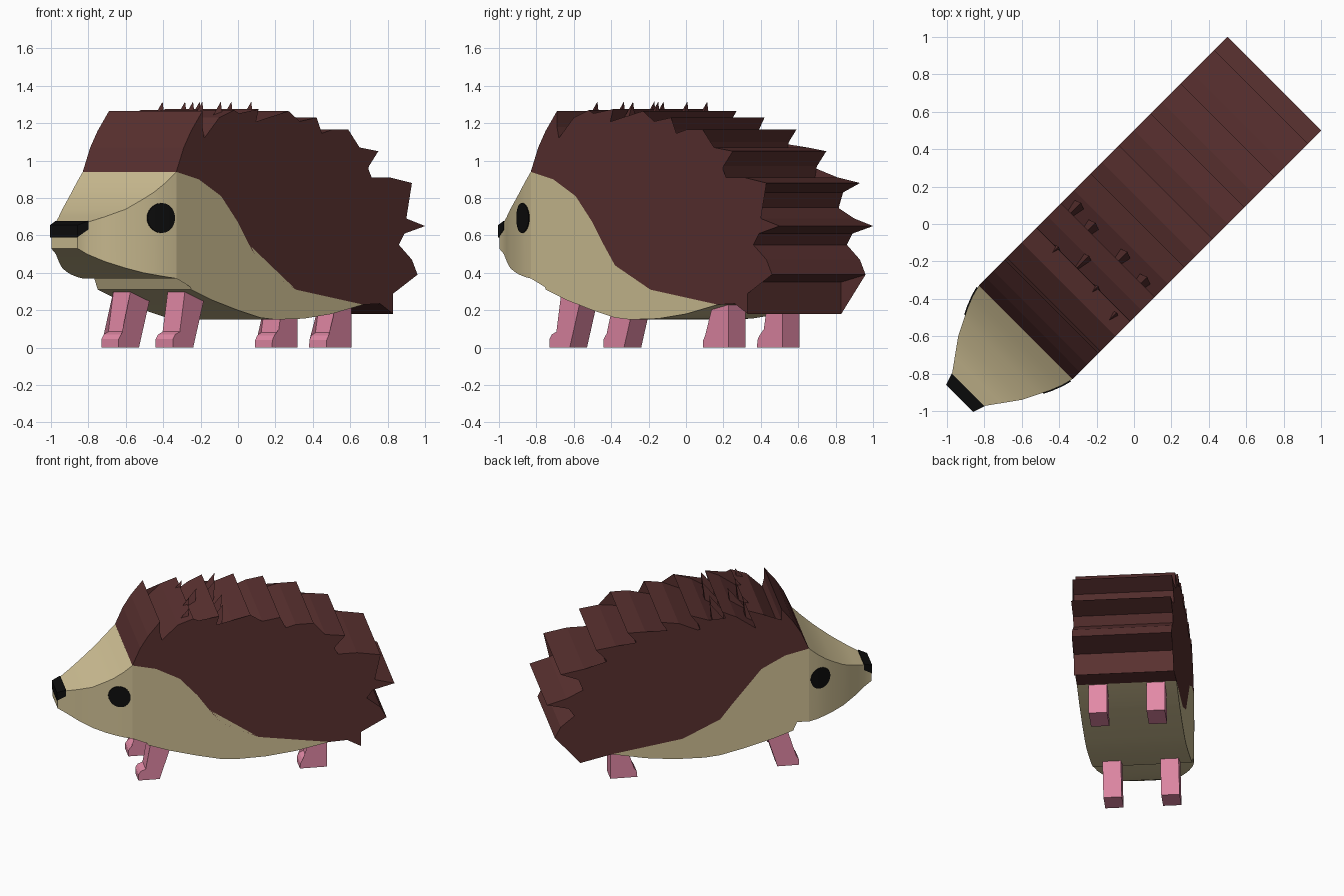
import bpy, bmesh, math
from mathutils import Vector

if "Cube" in bpy.data.objects:
    bpy.data.objects.remove(bpy.data.objects["Cube"])

R2 = math.sqrt(2)
HALF = 0.3535   # half width of the body


def material(name, rgb):
    m = bpy.data.materials.new(name)
    m.diffuse_color = (*rgb, 1)
    m.use_nodes = True
    m.node_tree.nodes["Principled BSDF"].inputs["Base Color"].default_value = m.diffuse_color
    return m


beige = material("beige", (0.63, 0.53, 0.30))
brown = material("dark brown", (0.10, 0.030, 0.029))
pink = material("pink", (0.76, 0.25, 0.38))
black = material("black", (0.004, 0.004, 0.004))


def place(u, w, z):
    """u runs nose to tail, w across; the animal stands diagonally."""
    return Vector(((u + w) / R2, (u - w) / R2, z))


def side(points):
    """Turn (x, z) read off the near side into (u, z)."""
    return [((x - 0.25) * R2, z) for x, z in points]


def finish(name, bm, mat, smooth=None):
    bmesh.ops.recalc_face_normals(bm, faces=bm.faces)
    me = bpy.data.meshes.new(name)
    bm.to_mesh(me)
    bm.free()
    me.materials.append(mat)
    ob = bpy.data.objects.new(name, me)
    bpy.context.collection.objects.link(ob)
    if smooth:
        bpy.ops.object.select_all(action='DESELECT')
        ob.select_set(True)
        bpy.context.view_layer.objects.active = ob
        bpy.ops.object.shade_smooth_by_angle(angle=math.radians(smooth))
    return ob


def prism(name, profile, w0, w1, mat, smooth=None):
    """Extrude a (u, z) profile across the body from w0 to w1."""
    bm = bmesh.new()
    a = [bm.verts.new(place(u, w0, z)) for u, z in profile]
    b = [bm.verts.new(place(u, w1, z)) for u, z in profile]
    caps = [bm.faces.new(a), bm.faces.new(b)]
    n = len(a)
    for i in range(n):
        j = (i + 1) % n
        bm.faces.new((a[i], a[j], b[j], b[i]))
    bmesh.ops.triangulate(bm, faces=caps)
    return finish(name, bm, mat, smooth)


def loft(name, stations, mat, smooth=None):
    """Box loft through stations (u, half width, bottom, top)."""
    bm = bmesh.new()
    rings = [[bm.verts.new(place(u, w, z)) for w, z in
              ((-h, lo), (h, lo), (h, hi), (-h, hi))] for u, h, lo, hi in stations]
    for r, s in zip(rings, rings[1:]):
        for i in range(4):
            j = (i + 1) % 4
            bm.faces.new((r[i], r[j], s[j], s[i]))
    bm.faces.new(rings[0])
    bm.faces.new(rings[-1])
    return finish(name, bm, mat, smooth)


# Line where the quills meet the fur, front to tail
seam = side([(-.33, .94), (-.21, .90), (-.09, .81), (0, .67), (.06, .55),
             (.12, .44), (.31, .31), (.67, .23)])

# Quill coat: saw-tooth profile extruded across the back
spikes = side([
    (.76, .235), (.83, .18), (.83, .35), (.96, .39), (.93, .47), (.86, .55),
    (.89, .61), (1.0, .65), (.90, .69), (.81, .75), (.84, .83), (.93, .88),
    (.81, .91), (.69, .91), (.70, .97), (.75, 1.05), (.65, 1.07), (.54, 1.05),
    (.55, 1.10), (.59, 1.165), (.50, 1.165), (.38, 1.12), (.39, 1.165),
    (.42, 1.23), (.33, 1.21), (.22, 1.14), (.23, 1.19), (.27, 1.265),
    (.18, 1.22), (.08, 1.13), (.08, 1.19), (.11, 1.275), (.04, 1.23),
    (-.06, 1.13), (-.06, 1.19), (-.02, 1.27), (-.10, 1.23), (-.18, 1.12),
    (-.19, 1.18), (-.19, 1.265), (-.25, 1.16), (-.29, 1.07)])
prism("quill_coat", seam + spikes, -HALF, HALF, brown)

# Small loose quills on the crown
bm = bmesh.new()
for u, w in [(-.17, -.28), (-.19, -.15), (-.42, -.2), (-.18, .08), (-.2, .25),
             (-.42, .1), (-.45, .27), (-.34, -.05)]:
    base = [bm.verts.new(place(u + a, w + b, 1.14))
            for a, b in ((-.09, 0), (.03, -.05), (.03, .05))]
    tip = bm.verts.new(place(u + .05, w, 1.315))
    bm.faces.new(base)
    for i in range(3):
        bm.faces.new((base[i], base[(i + 1) % 3], tip))
finish("crown_quills", bm, brown)

# Furry body below the quills
belly = side([(.50, .18), (.35, .155), (.20, .15), (.12, .16), (0, .20),
              (-.14, .255), (-.25, .31), (-.27, .375)]) + [(-.82, .37)]
prism("body", seam + belly, -HALF, HALF, beige, 25)

# Tapering head
head = [(-1.312, .10, .53, .645), (-1.259, .118, .50, .67), (-1.18, .175, .46, .70),
        (-1.089, .24, .425, .74), (-1.0, .285, .40, .795), (-.948, .311, .39, .83),
        (-.88, .338, .378, .885), (-.82, HALF, .37, .94)]
loft("head", head, beige, 25)

# Nose cap
loft("nose", [(-1.318, .103, .59, .655), (-1.255, .124, .632, .678)], black)


def head_width(u):
    for (u0, h0, *_), (u1, h1, *_) in zip(head, head[1:]):
        if u <= u1:
            return h0 + (h1 - h0) * (u - u0) / (u1 - u0)
    return HALF


# Eyes: thin round plates following the cheeks
for sign, label in ((1, "right"), (-1, "left")):
    bm = bmesh.new()
    pairs = []
    for i in range(13):
        t = math.pi * i / 12
        u = -.908 - .075 * math.cos(t)
        w = sign * (head_width(u) + .007)
        dz = max(.08 * math.sin(t), .006)
        pairs.append([bm.verts.new(place(u, w, .693 + s * dz)) for s in (-1, 1)])
    for p, q in zip(pairs, pairs[1:]):
        bm.faces.new((p[0], q[0], q[1], p[1]))
    # wrap the rim back to the cheek
    rim = [e for e in bm.edges if e.is_boundary]
    out = bmesh.ops.extrude_edge_only(bm, edges=rim)["geom"]
    for v in out:
        if isinstance(v, bmesh.types.BMVert):
            v.co -= place(0, sign * .009, 0)
    finish(label + "_eye", bm, black)

# Legs with small forward feet
front_leg = [(-.762, 0), (-.762, .045), (-.745, .07), (-.71, .085), (-.67, .31),
             (-.51, .31), (-.539, .22), (-.609, 0)]
back_leg = [(.397, 0), (.40, .04), (.415, .065), (.445, .08), (.475, .24),
            (.59, .24), (.59, 0)]
for sign, label in ((1, "right"), (-1, "left")):
    prism("front_" + label + "_leg", front_leg, sign * .14, sign * .27, pink)
    prism("back_" + label + "_leg", back_leg, sign * .14, sign * .27, pink)
